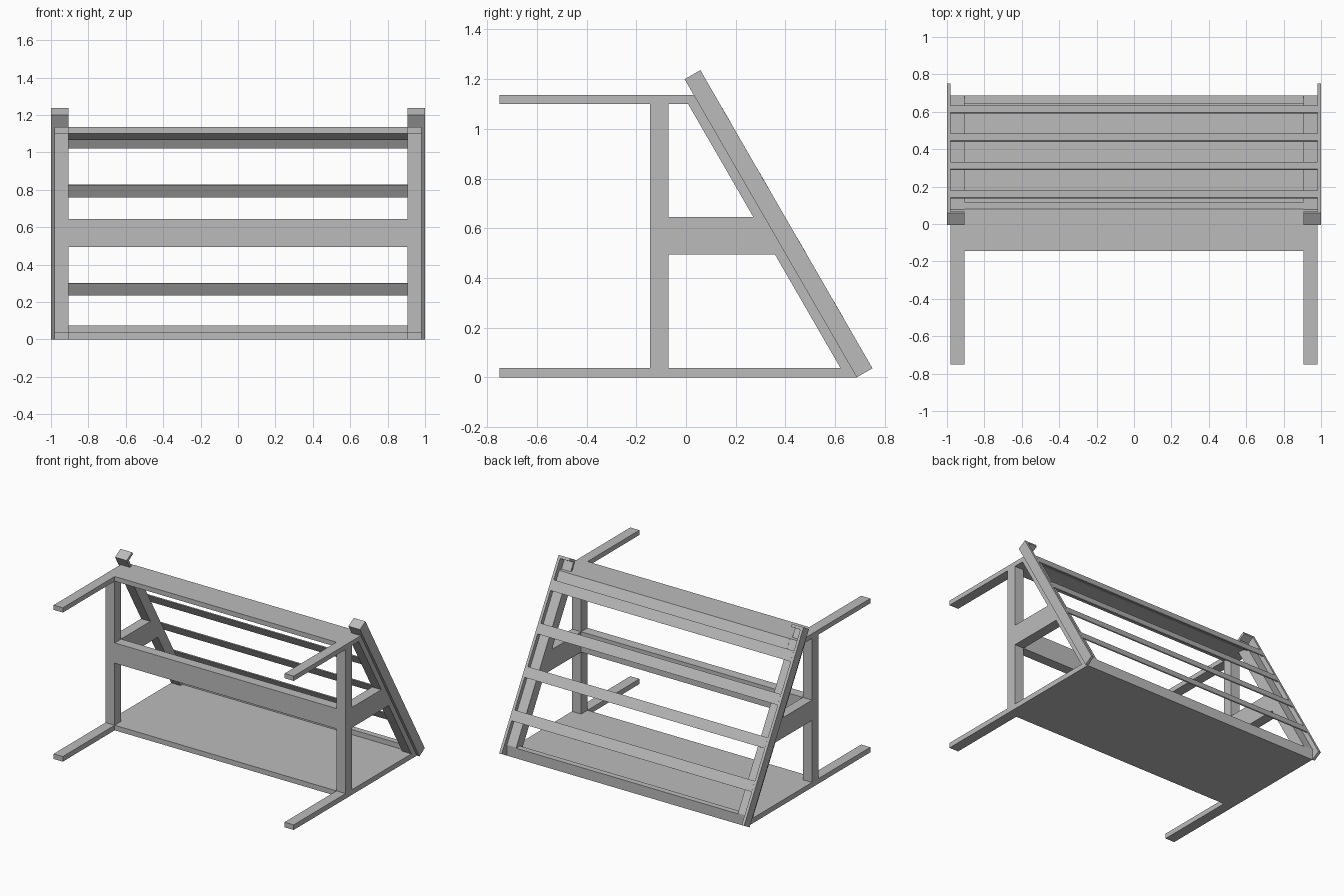
import bpy
import bmesh
from mathutils import Vector

default = bpy.data.objects.get("Cube")
if default:
    bpy.data.objects.remove(default, do_unlink=True)

grey = bpy.data.materials.new("light_grey")
grey.use_nodes = True
colour = (0.5, 0.5, 0.5, 1)
grey.diffuse_color = colour
grey.node_tree.nodes["Principled BSDF"].inputs["Base Color"].default_value = colour

IN, MID, OUT = 0.905, 0.98, 1.0      # side layers along x
FRONT, FOOT = -0.145, 0.687          # front face and foot of the slope
BAR, TOP = 0.0375, 1.135             # slim bar height and deck height
ALONG = Vector((-0.5, 0.866))        # up the slope, in (y, z)
OUTWARD = Vector((0.866, 0.5))       # out of the slope, in (y, z)


def prism(name, profile, x0, x1):
    """Extrude a (y, z) outline from x0 to x1."""
    bm = bmesh.new()
    face = bm.faces.new([bm.verts.new((x0, y, z)) for y, z in profile])
    made = bmesh.ops.extrude_face_region(bm, geom=[face])["geom"]
    verts = [v for v in made if isinstance(v, bmesh.types.BMVert)]
    bmesh.ops.translate(bm, verts=verts, vec=(x1 - x0, 0, 0))
    bmesh.ops.recalc_face_normals(bm, faces=bm.faces)
    mesh = bpy.data.meshes.new(name)
    bm.to_mesh(mesh)
    bm.free()
    mesh.materials.append(grey)
    obj = bpy.data.objects.new(name, mesh)
    bpy.context.collection.objects.link(obj)
    return obj


def rect(y0, y1, z0, z1):
    return [(y0, z0), (y1, z0), (y1, z1), (y0, z1)]


def tilted(s0, s1, n0, n1):
    """Rectangle lying on the slope."""
    foot = Vector((FOOT, 0))
    return [tuple(foot + ALONG * s + OUTWARD * n)
            for s, n in ((s0, n0), (s1, n0), (s1, n1), (s0, n1))]


def slope_y(offset, z):
    return FOOT - 0.577 * z + offset / 0.866


def pair(name, profile, x0, x1):
    prism("left_" + name, profile, x0, x1)
    prism("right_" + name, profile, -x1, -x0)


# Floor, deck and cross rails
prism("floor", rect(FRONT, FOOT, 0, BAR), -MID, MID)
prism("top_deck", [(FRONT, 1.1), (FRONT, TOP), (0.08, TOP), (0.118, 1.067), (0.05, 1.1)],
      -IN, IN)
prism("middle_rail", rect(FRONT, -0.07, 0.495, 0.645), -IN, IN)
prism("bottom_rear_rail", rect(0.644, FOOT, 0, 0.075), -IN, IN)

# Upright legs, forward arms and side rails
pair("front_leg", rect(FRONT, -0.07, 0, TOP), IN, MID)
pair("lower_arm", rect(-0.75, FRONT, 0, BAR), IN, MID)
pair("upper_arm", rect(-0.75, 0.03, 1.1, TOP), IN, MID)
pair("side_rail", [(-0.07, 0.495), (slope_y(0, 0.495), 0.495),
                   (slope_y(0, 0.645), 0.645), (-0.07, 0.645)], IN, MID)

# Sloping rear posts
pair("rear_post", [(slope_y(-0.038, 0), 0), (FOOT, 0), (FOOT, 0.08),
                   (slope_y(0.04, TOP), TOP), (slope_y(-0.038, TOP), TOP)], IN, MID)

# Thin outer guide plates with a capped, flanged top
pair("guide_plate", tilted(0, 1.385, 0, 0.073), MID, OUT)
pair("guide_flange", tilted(1.28, 1.385, 0, 0.018), IN, MID)
pair("guide_cap", tilted(1.365, 1.385, 0, 0.073), IN, MID)

# Thin slats across the slope
for i in range(4):
    s = 0.232 + i * 0.303
    prism(f"rear_slat_{i + 1}", tilted(s, s + 0.075, 0.066, 0.0735), -MID, MID)
